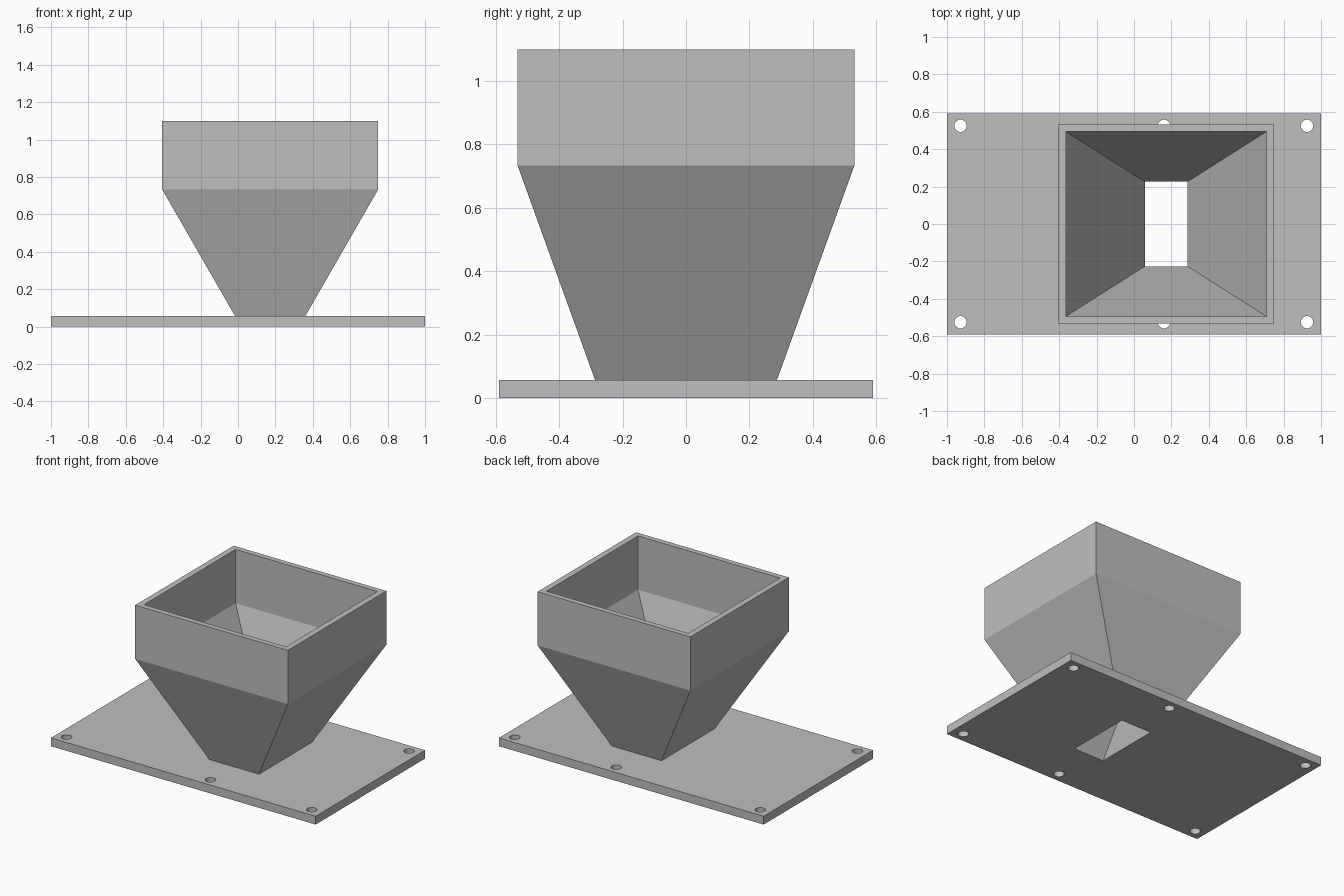
import bpy
import bmesh
from mathutils import Matrix

if "Cube" in bpy.data.objects:
    bpy.data.objects.remove(bpy.data.objects["Cube"], do_unlink=True)

PLATE_TOP, SHOULDER, RIM = 0.057, 0.733, 1.1
CENTRE_X = 0.172

grey = bpy.data.materials.new("plain grey")
grey.use_nodes = True
grey.diffuse_color = (0.52, 0.52, 0.52, 1)
grey.node_tree.nodes["Principled BSDF"].inputs["Base Color"].default_value = (0.52, 0.52, 0.52, 1)


def add_object(name, bm):
    bmesh.ops.recalc_face_normals(bm, faces=bm.faces)
    mesh = bpy.data.meshes.new(name)
    bm.to_mesh(mesh)
    bm.free()
    mesh.materials.append(grey)
    obj = bpy.data.objects.new(name, mesh)
    bpy.context.collection.objects.link(obj)
    return obj


def loft(name, rings, capped):
    """Join rectangular rings given as (half width, half depth, height)."""
    bm = bmesh.new()
    loops = [[bm.verts.new((CENTRE_X + sx * w, sy * d, z))
              for sx, sy in ((-1, -1), (1, -1), (1, 1), (-1, 1))]
             for w, d, z in rings]
    for low, high in zip(loops, loops[1:]):
        for i in range(4):
            j = (i + 1) % 4
            bm.faces.new((low[i], low[j], high[j], high[i]))
    if capped:
        bm.faces.new(loops[0])
        bm.faces.new(loops[-1])
    return add_object(name, bm)


def throat(z):
    """Inner taper of the funnel at a given height."""
    t = z / SHOULDER
    return (0.114 + 0.422 * t, 0.226 + 0.268 * t, z)


def cut(target, cutter):
    mod = target.modifiers.new(cutter.name, 'BOOLEAN')
    mod.operation = 'DIFFERENCE'
    mod.solver = 'EXACT'
    mod.object = cutter
    cutter.hide_render = True
    cutter.hide_viewport = True
    cutter.display_type = 'WIRE'


# Funnel shell: up the outside, over the rim, down the inside
loft("funnel", [(0.188, 0.287, PLATE_TOP), (0.577, 0.531, SHOULDER), (0.577, 0.531, RIM),
                (0.536, 0.494, RIM), throat(SHOULDER), throat(PLATE_TOP)], False)

# Base plate
bm = bmesh.new()
bmesh.ops.create_cube(bm, size=1, matrix=Matrix.Translation((0, 0, PLATE_TOP / 2))
                      @ Matrix.Diagonal((2, 1.18, PLATE_TOP, 1)))
plate = add_object("base_plate", bm)

# Tapered outlet through the plate
outlet = loft("outlet_cutter", [throat(-0.05), throat(0.15)], True)

# Six bolt holes along the long edges
bm = bmesh.new()
for x in (-0.928, 0.16, 0.925):
    for y in (-0.525, 0.525):
        bmesh.ops.create_cone(bm, cap_ends=True, segments=32, radius1=0.033, radius2=0.033,
                              depth=0.3, matrix=Matrix.Translation((x, y, 0)))
bolts = add_object("bolt_hole_cutter", bm)

# Apply the cuts, then remove the helpers
for cutter in (outlet, bolts):
    cut(plate, cutter)
bpy.context.view_layer.update()
depsgraph = bpy.context.evaluated_depsgraph_get()
finished = bpy.data.meshes.new_from_object(plate.evaluated_get(depsgraph))
plate.modifiers.clear()
plate.data = finished
for cutter in (outlet, bolts):
    bpy.data.objects.remove(cutter, do_unlink=True)
